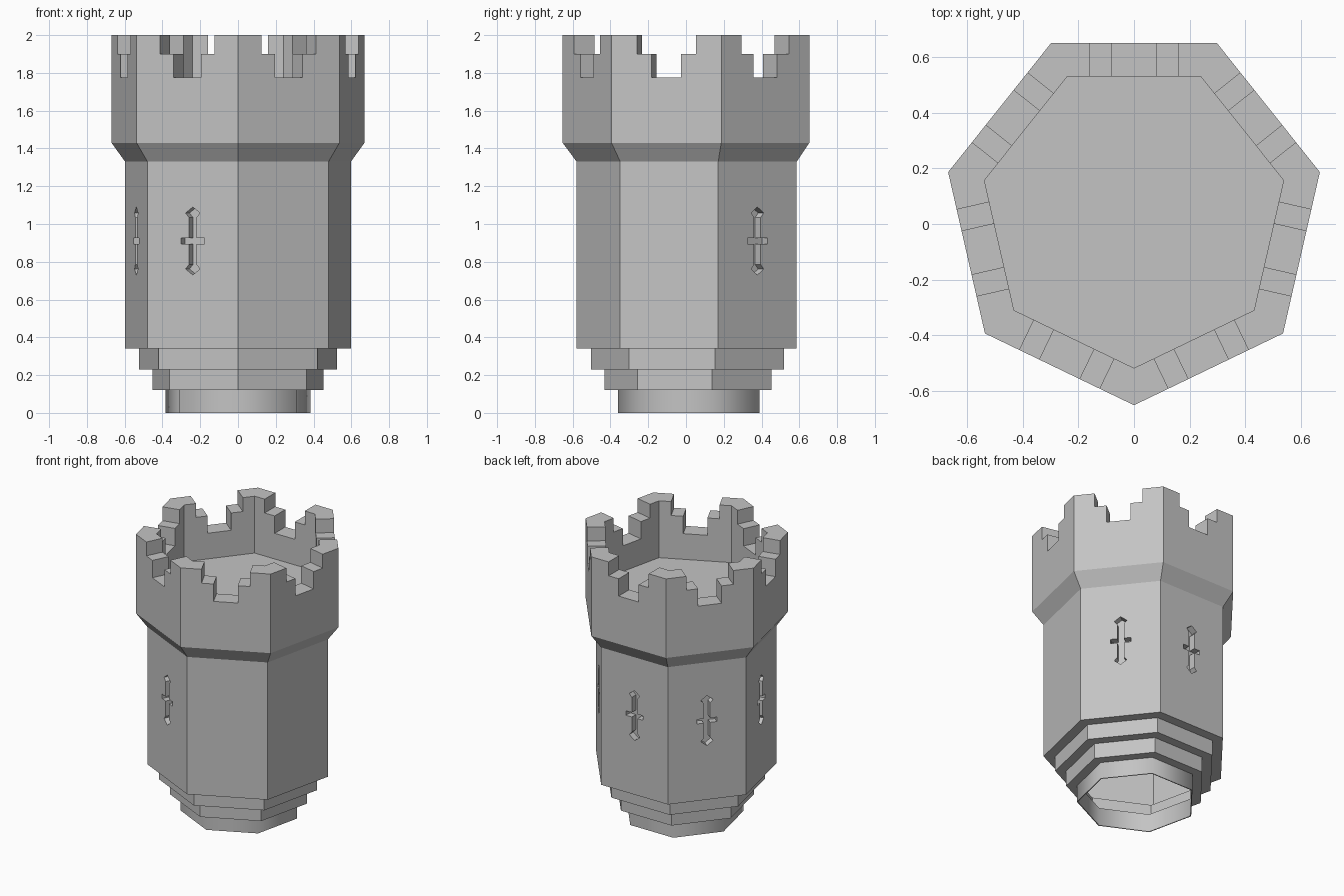
import bpy, bmesh, math
from mathutils import Vector

SIDES = 7
STEP = math.tau / SIDES
CENTRE_Y = 0.034

if "Cube" in bpy.data.objects:
    bpy.data.objects.remove(bpy.data.objects["Cube"])

stone = bpy.data.materials.new("grey_stone")
stone.use_nodes = True
colour = (0.55, 0.55, 0.55, 1)
stone.diffuse_color = colour
stone.node_tree.nodes["Principled BSDF"].inputs["Base Color"].default_value = colour


def make_object(name, bm):
    bmesh.ops.recalc_face_normals(bm, faces=bm.faces)
    mesh = bpy.data.meshes.new(name)
    bm.to_mesh(mesh)
    bm.free()
    mesh.materials.append(stone)
    obj = bpy.data.objects.new(name, mesh)
    bpy.context.collection.objects.link(obj)
    return obj


def heptagon_lathe(bm, profile):
    """Sweep (radius, height) points into stacked rings, closed at both ends."""
    rings = []
    for r, z in profile:
        angles = [-math.pi / 2 + i * STEP for i in range(SIDES)]
        rings.append([bm.verts.new((r * math.cos(a), CENTRE_Y + r * math.sin(a), z))
                      for a in angles])
    for low, high in zip(rings, rings[1:]):
        for i in range(SIDES):
            j = (i + 1) % SIDES
            bm.faces.new((low[i], low[j], high[j], high[i]))
    bm.faces.new(rings[0])
    bm.faces.new(rings[-1])


def wall_prism(bm, side, outline, inner, outer):
    """Extrude an outline (across, height) through one wall, between two distances."""
    a = -math.pi / 2 + (side + 0.5) * STEP
    out = Vector((math.cos(a), math.sin(a), 0))
    across = Vector((-out.y, out.x, 0))
    base = Vector((0, CENTRE_Y, 0))
    loops = [[bm.verts.new(base + out * d + across * u + Vector((0, 0, z)))
              for u, z in outline] for d in (inner, outer)]
    n = len(outline)
    for i in range(n):
        j = (i + 1) % n
        bm.faces.new((loops[0][i], loops[0][j], loops[1][j], loops[1][i]))
    bm.faces.new(loops[0])
    bm.faces.new(loops[1])


# Tower: hollow foot, stepped base, body, flared crown and sunken roof
bm = bmesh.new()
heptagon_lathe(bm, [
    (0.53, 1.30), (0.53, 0.35), (0.53, 0.24), (0.458, 0.24), (0.458, 0.13),
    (0.388, 0.13), (0.388, 0), (0.395, 0), (0.395, 0.12), (0.465, 0.12),
    (0.465, 0.23), (0.537, 0.23), (0.537, 0.34), (0.613, 0.34), (0.613, 1.33),
    (0.687, 1.43), (0.687, 2), (0.553, 2), (0.553, 1.59)])
for face in bm.faces:
    heights = [v.co.z for v in face.verts]
    face.smooth = min(heights) == 0 and max(heights) > 0.1
tower = make_object("tower", bm)

# Cutters: stepped crenels on every wall, arrow slits on five walls
half_crenel = [(0.16, 2.1), (0.16, 1.9), (0.08, 1.9), (0.08, 1.775)]
crenel = half_crenel + [(-u, z) for u, z in reversed(half_crenel)]

MID = 0.91
quarter = [(0.068, 0.016), (0.022, 0.016), (0.022, 0.125), (0.042, 0.148)]
right = [(u, -z) for u, z in reversed(quarter)] + quarter
slit = [(u, MID + z) for u, z in right] + [(0, MID + 0.18)]
slit += [(-u, MID + z) for u, z in reversed(right)] + [(0, MID - 0.18)]

bm = bmesh.new()
for side in range(SIDES):
    wall_prism(bm, side, crenel, 0.45, 0.75)
    if side >= 2:
        wall_prism(bm, side, slit, 0.505, 0.60)
cutter = make_object("wall_cutter", bm)
cutter.hide_render = True

# Cut the openings, then drop the cutter
cut = tower.modifiers.new("openings", "BOOLEAN")
cut.operation = "DIFFERENCE"
cut.solver = "EXACT"
cut.object = cutter
bpy.context.view_layer.objects.active = tower
bpy.ops.object.modifier_apply(modifier=cut.name)
bpy.data.objects.remove(cutter)
